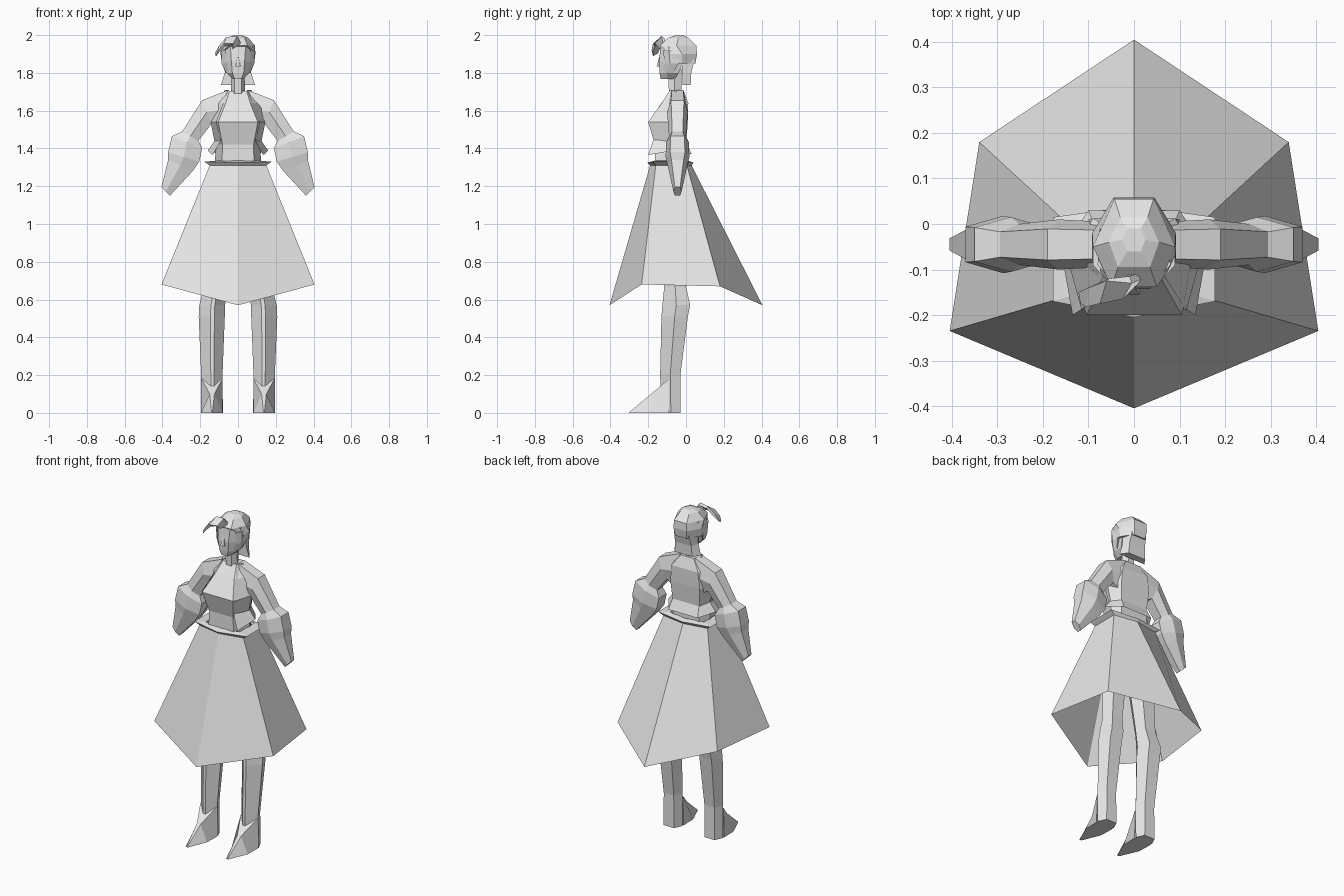
import bpy, bmesh

grey = bpy.data.materials.new("plain_grey")
grey.diffuse_color = (0.8, 0.8, 0.8, 1)


def loft(name, rings, cap_start=True, cap_end=True, closed=True):
    """Skin a list of equally long point rings into a flat-shaded object."""
    bm = bmesh.new()
    rows = [[bm.verts.new(p) for p in r] for r in rings]
    n = len(rows[0])
    for a, b in zip(rows, rows[1:]):
        for i in range(n if closed else n - 1):
            j = (i + 1) % n
            bm.faces.new((a[i], a[j], b[j], b[i]))
    if cap_start:
        bm.faces.new(rows[0][::-1])
    if cap_end:
        bm.faces.new(rows[-1])
    bmesh.ops.remove_doubles(bm, verts=bm.verts, dist=0.0005)
    bmesh.ops.recalc_face_normals(bm, faces=bm.faces)
    me = bpy.data.meshes.new(name)
    bm.to_mesh(me)
    bm.free()
    me.materials.append(grey)
    ob = bpy.data.objects.new(name, me)
    bpy.context.collection.objects.link(ob)
    return ob


def sym(z, *half):
    """Full ring at height z from its right half, listed front to back."""
    left = [(-x, y, z) for x, y in reversed(half) if x > 0]
    return [(x, y, z) for x, y in half] + left


def mirror(ob):
    m = ob.modifiers.new("mirror", "MIRROR")
    m.use_mirror_merge = False


# Skirt: six flared panels, open underneath
def skirt_ring(front, fcorner, bcorner, back):
    r = [front, fcorner, bcorner, back]
    return r + [(-bcorner[0],) + bcorner[1:], (-fcorner[0],) + fcorner[1:]]


waist = skirt_ring((0, -.19, 1.31), (.15, -.16, 1.31), (.15, .005, 1.31), (0, .03, 1.31))
loft("skirt", [skirt_ring((0, -.405, .57), (.405, -.235, .68),
                          (.34, .18, .67), (0, .405, .57)), waist], False, False)

# Belt: thin flared rim around the waist
loft("belt", [waist,
              skirt_ring((0, -.205, 1.325), (.178, -.17, 1.33), (.178, .015, 1.33), (0, .04, 1.325)),
              skirt_ring((0, -.17, 1.335), (.115, -.15, 1.335), (.115, -.01, 1.335), (0, .01, 1.335))],
     False, False)

# Torso
loft("torso", [sym(1.31, (.085, -.165), (.125, -.06), (.09, .0)),
               sym(1.42, (.082, -.165), (.115, -.06), (.09, .0)),
               sym(1.54, (.105, -.2), (.145, -.06), (.10, .01)),
               sym(1.64, (.065, -.13), (.13, -.055), (.09, .012)),
               sym(1.705, (.045, -.08), (.065, -.05), (.045, -.012))])

# Jacket hem: flared strip, open at the front
right_top = [(.083, -.168, 1.46), (.12, -.06, 1.44), (.09, .003, 1.43)]
right_low = [(.135, -.2, 1.365), (.16, -.06, 1.39), (.10, .03, 1.37)]


def both(h):
    return h + [(-x, y, z) for x, y, z in reversed(h)]


loft("jacket_hem", [both(right_top), both(right_low)], False, False, False)

# Jacket lapels: thin panels from collar past the bust to the hem tip
lapel = loft("jacket_lapel", [
    [(.047, -.085, 1.71), (.07, -.05, 1.71)],
    [(.115, -.19, 1.54), (.145, -.08, 1.54)],
    [(.09, -.168, 1.44), (.125, -.07, 1.44)],
    [(.135, -.2, 1.365), (.158, -.07, 1.39)]], False, False, False)
mirror(lapel)


# Arms: six-sided sections given by top (x, z), bottom (x, z) and half depth
def arm_ring(tx, tz, bx, bz, w):
    mx, mz, c = (tx + bx) / 2, (tz + bz) / 2, -.045
    return [(tx, c - .62 * w, tz), (tx, c + .62 * w, tz), (mx, c + w, mz),
            (bx, c + .62 * w, bz), (bx, c - .62 * w, bz), (mx, c - w, mz)]


arm = loft("arm_and_sleeve", [arm_ring(*r) for r in (
    (.05, 1.71, .09, 1.50, .05), (.19, 1.655, .14, 1.53, .055),
    (.295, 1.49, .21, 1.44, .045), (.35, 1.465, .19, 1.40, .06),
    (.37, 1.38, .205, 1.33, .063), (.37, 1.34, .24, 1.28, .052),
    (.405, 1.195, .36, 1.15, .022))])
mirror(arm)


# Legs: six-sided sections
def leg_ring(z, x0, x1, y0, y1):
    ym, w = y0 + (y1 - y0) * .5, x1 - x0
    return [(x0 + .55 * w, y0, z), (x1, ym, z), (x1 - .2 * w, y1, z),
            (x0 + .2 * w, y1, z), (x0, ym, z), (x0 + .4 * w, y0, z)]


leg = loft("leg", [leg_ring(*r) for r in (
    (0, .08, .197, -.13, -.03), (.2, .082, .195, -.137, -.03),
    (.51, .07, .208, -.13, .01), (.57, .068, .205, -.125, .022),
    (.67, .06, .18, -.115, .0), (1.0, .02, .17, -.15, .0), (1.31, .01, .12, -.14, -.02))])
mirror(leg)

# Feet: wedge with a pointed toe
foot = loft("foot", [
    [(.08, -.09, 0), (.197, -.09, 0), (.193, -.09, .18), (.083, -.09, .18)],
    [(.082, -.185, 0), (.195, -.185, 0), (.15, -.185, .1), (.125, -.185, .1)],
    [(.13, -.302, 0), (.145, -.302, 0), (.14, -.30, .004), (.135, -.30, .004)]])
mirror(foot)

# Neck
loft("neck", [sym(1.68, (.02, -.09), (.038, -.06), (.02, -.025)),
              sym(1.82, (.018, -.095), (.034, -.06), (.02, -.025))])

# Face
loft("face", [sym(1.768, (.018, -.135), (.03, -.1), (.03, -.06)),
              sym(1.80, (.03, -.14), (.06, -.1), (.06, -.04)),
              sym(1.86, (.035, -.143), (.08, -.09), (.075, -.01)),
              sym(1.94, (.04, -.135), (.08, -.09), (.075, -.01))])
loft("nose", [sym(1.835, (.012, -.155), (.014, -.135)),
              sym(1.885, (.003, -.142), (.004, -.135))])

# Hair cap
loft("hair_cap", [sym(1.85, (.083, -.06), (.085, -.02), (.04, .05)),
                  sym(1.90, (.092, -.08), (.092, -.02), (.045, .058)),
                  sym(1.945, (.05, -.138), (.09, -.05), (.043, .055)),
                  sym(1.985, (.035, -.095), (.055, -.04), (.03, .015)),
                  sym(1.998, (.015, -.06), (.025, -.035), (.015, -.01))])

# Side locks beside the face
lock = loft("side_lock", [
    [(.065, -.12, 1.92), (.09, -.09, 1.92), (.09, -.04, 1.92), (.075, -.04, 1.92)],
    [(.065, -.115, 1.85), (.086, -.085, 1.85), (.086, -.04, 1.85), (.07, -.04, 1.85)],
    [(.05, -.12, 1.815), (.062, -.1, 1.80), (.066, -.07, 1.80), (.055, -.07, 1.81)]])
mirror(lock)

# Hair hanging behind the neck, flared at the tips
loft("back_hair", [sym(1.87, (.065, -.02), (.05, .045)),
                   sym(1.80, (.07, -.02), (.055, .028)),
                   sym(1.735, (.09, -.018), (.06, .025))])

# Forelock curling up and over to one side
loft("forelock", [
    [(.02, -.12, 1.95), (-.03, -.12, 1.91), (-.03, -.105, 1.91), (.02, -.105, 1.95)],
    [(-.005, -.13, 1.995), (-.025, -.165, 1.955), (-.03, -.15, 1.95), (-.01, -.115, 1.985)],
    [(-.06, -.125, 1.99), (-.075, -.175, 1.955), (-.07, -.165, 1.94), (-.055, -.12, 1.975)],
    [(-.10, -.14, 1.945), (-.105, -.182, 1.92), (-.095, -.175, 1.915), (-.09, -.135, 1.935)],
    [(-.122, -.15, 1.905), (-.118, -.175, 1.89), (-.115, -.172, 1.89), (-.118, -.148, 1.903)]])
